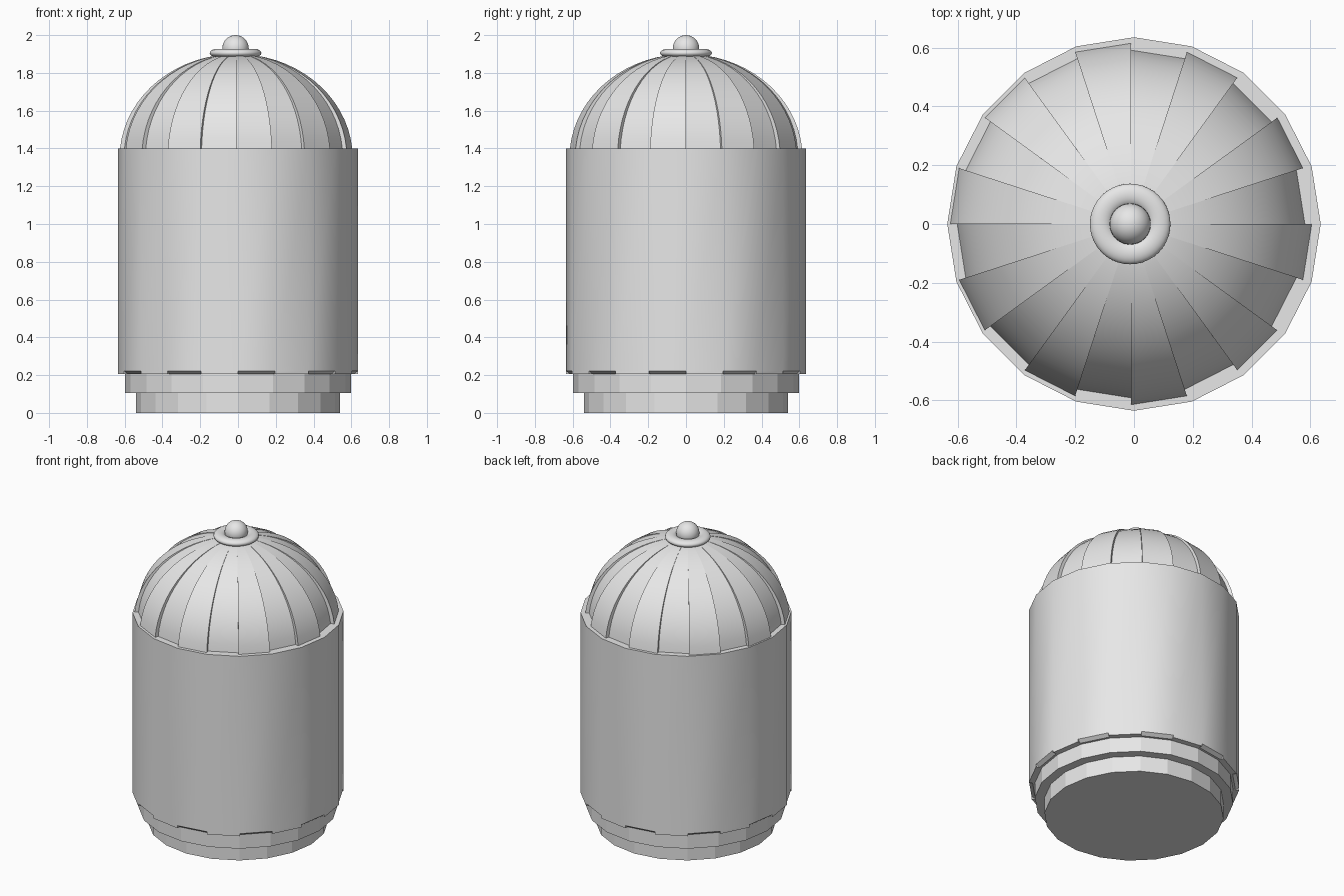
import bpy, bmesh, math

if "Cube" in bpy.data.objects:
    bpy.data.objects.remove(bpy.data.objects["Cube"])

SIDES = 20
STEP = math.tau / SIDES
CAP_X = -0.01          # the domed cap sits slightly off the axis

grey = bpy.data.materials.new("light_grey")
grey.diffuse_color = (0.8, 0.8, 0.8, 1)
grey.use_nodes = True
grey.node_tree.nodes["Principled BSDF"].inputs["Base Color"].default_value = grey.diffuse_color


def finish(ob, name, smooth=True):
    ob.name = name
    ob.data.materials.clear()
    ob.data.materials.append(grey)
    bpy.ops.object.select_all(action='DESELECT')
    ob.select_set(True)
    bpy.context.view_layer.objects.active = ob
    if smooth:
        bpy.ops.object.shade_smooth_by_angle(angle=math.radians(30))
    return ob


def sector_solid(name, odd, even, x=0.0, smooth=True):
    """Twenty flat sectors whose (radius, z) profile alternates, joined by step walls."""
    bm = bmesh.new()
    cache = {}

    def vert(r, z, a):
        co = (round(x + r * math.cos(a), 5), round(r * math.sin(a), 5), round(z, 5))
        if co not in cache:
            cache[co] = bm.verts.new(co)
        return cache[co]

    def face(vs):
        vs = list(dict.fromkeys(vs))
        if len(vs) > 2 and not bm.faces.get(vs):
            bm.faces.new(vs)

    for k in range(SIDES):
        p, q = (odd, even) if k % 2 else (even, odd)
        a, b = k * STEP, ((k + 1) % SIDES) * STEP
        for i in range(len(p) - 1):
            (r0, z0), (r1, z1) = p[i], p[i + 1]
            (s0, y0), (s1, y1) = q[i], q[i + 1]
            face([vert(r0, z0, a), vert(r0, z0, b), vert(r1, z1, b), vert(r1, z1, a)])
            # step to the neighbouring sector
            face([vert(r0, z0, b), vert(s0, y0, b), vert(s1, y1, b), vert(r1, z1, b)])
    bmesh.ops.recalc_face_normals(bm, faces=bm.faces)
    me = bpy.data.meshes.new(name)
    bm.to_mesh(me)
    bm.free()
    ob = bpy.data.objects.new(name, me)
    bpy.context.collection.objects.link(ob)
    return finish(ob, name, smooth)


def drum(name, r, z0, z1):
    bpy.ops.mesh.primitive_cylinder_add(vertices=SIDES, radius=r, depth=z1 - z0,
                                        location=(0, 0, (z0 + z1) / 2))
    ob = bpy.context.object
    # make sure the corners start on the x axis
    return finish(ob, name, smooth=False)


# stepped foot
drum("foot", 0.54, 0.0, 0.105)
drum("foot_collar", 0.598, 0.105, 0.205)

# main body, with the bottom edge chamfered on every other side
sector_solid("body",
             [(0, 0.205), (0.612, 0.205), (0.635, 0.222), (0.635, 1.4), (0, 1.4)],
             [(0, 0.205), (0.635, 0.205), (0.635, 0.222), (0.635, 1.4), (0, 1.4)])

# dome of alternating raised and sunken panels
Z0, R, H, N = 1.35, 0.617, 0.55, 14
t0, t1 = math.asin((1.4 - Z0) / H), math.acos(0.1 / R)
arc = [(R * math.cos(t), Z0 + H * math.sin(t))
       for t in (t0 + (t1 - t0) * i / N for i in range(N + 1))]
sector_solid("dome", arc + [(0, arc[-1][1])],
             [(r * 0.962, z) for r, z in arc] + [(0, arc[-1][1])], x=CAP_X)

# ring and knob on top
bpy.ops.mesh.primitive_torus_add(major_segments=40, minor_segments=16, major_radius=0.1,
                                 minor_radius=0.037, location=(CAP_X - 0.003, 0, 1.905))
bpy.context.object.scale.z = 0.6
finish(bpy.context.object, "top_ring")
bpy.ops.mesh.primitive_uv_sphere_add(segments=32, ring_count=16, radius=0.07,
                                     location=(CAP_X - 0.003, 0, 1.93))
finish(bpy.context.object, "knob")
